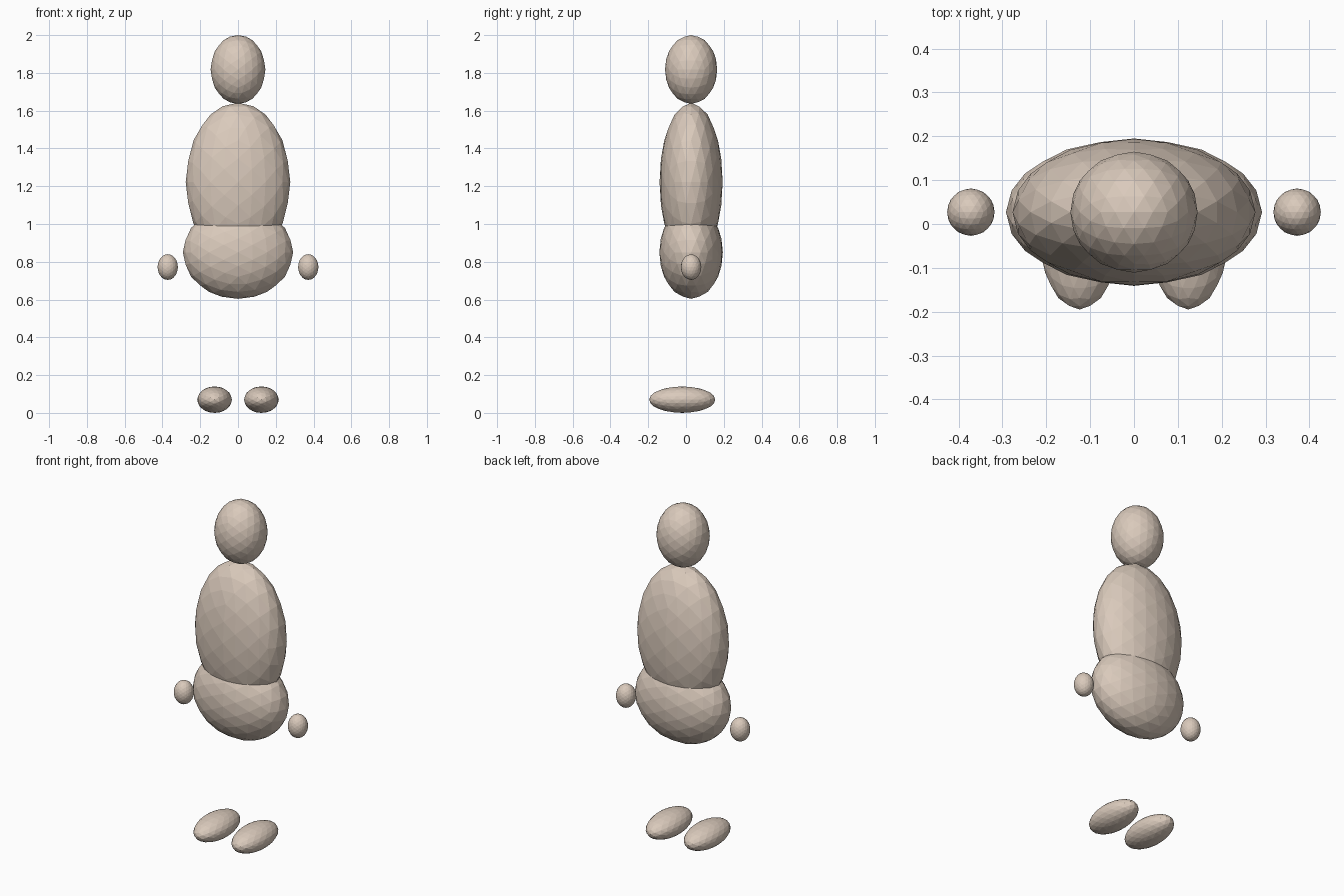
import bpy, bmesh, math
from mathutils import Matrix, Vector

cube = bpy.data.objects.get("Cube")
if cube:
    bpy.data.objects.remove(cube, do_unlink=True)

# One pale beige for the whole figure
COLOUR = (0.70, 0.59, 0.50, 1.0)
beige = bpy.data.materials.new("pale_beige")
beige.use_nodes = True
beige.diffuse_color = COLOUR
shader = next(n for n in beige.node_tree.nodes if n.type == 'BSDF_PRINCIPLED')
shader.inputs["Base Color"].default_value = COLOUR
shader.inputs["Roughness"].default_value = 0.8

# Turns the sphere so that its facets are symmetric about all three axes
ALIGN = Matrix.Rotation(-math.atan(2 / (1 + math.sqrt(5))), 4, 'Y')


def ellipsoid(name, centre, radii):
    """Flat-faced ellipsoid with the given centre and half sizes."""
    bm = bmesh.new()
    bmesh.ops.create_icosphere(bm, subdivisions=3, radius=1, matrix=ALIGN)
    bmesh.ops.scale(bm, vec=Vector(radii), verts=bm.verts)
    mesh = bpy.data.meshes.new(name)
    bm.to_mesh(mesh)
    bm.free()
    mesh.materials.append(beige)
    obj = bpy.data.objects.new(name, mesh)
    obj.location = centre
    bpy.context.collection.objects.link(obj)


# Body, stacked on the centre line
BODY_Y = 0.027
ellipsoid("head", (0, BODY_Y, 1.818), (0.145, 0.138, 0.182))
ellipsoid("torso", (0, BODY_Y, 1.222), (0.277, 0.167, 0.42))
ellipsoid("hips", (0, BODY_Y, 0.85), (0.292, 0.168, 0.246))

# Hands and feet, mirrored
for side, sign in (("left", 1), ("right", -1)):
    ellipsoid(side + "_hand", (sign * 0.372, BODY_Y, 0.772), (0.054, 0.054, 0.068))
    ellipsoid(side + "_foot", (sign * 0.124, -0.02, 0.07), (0.092, 0.175, 0.07))
